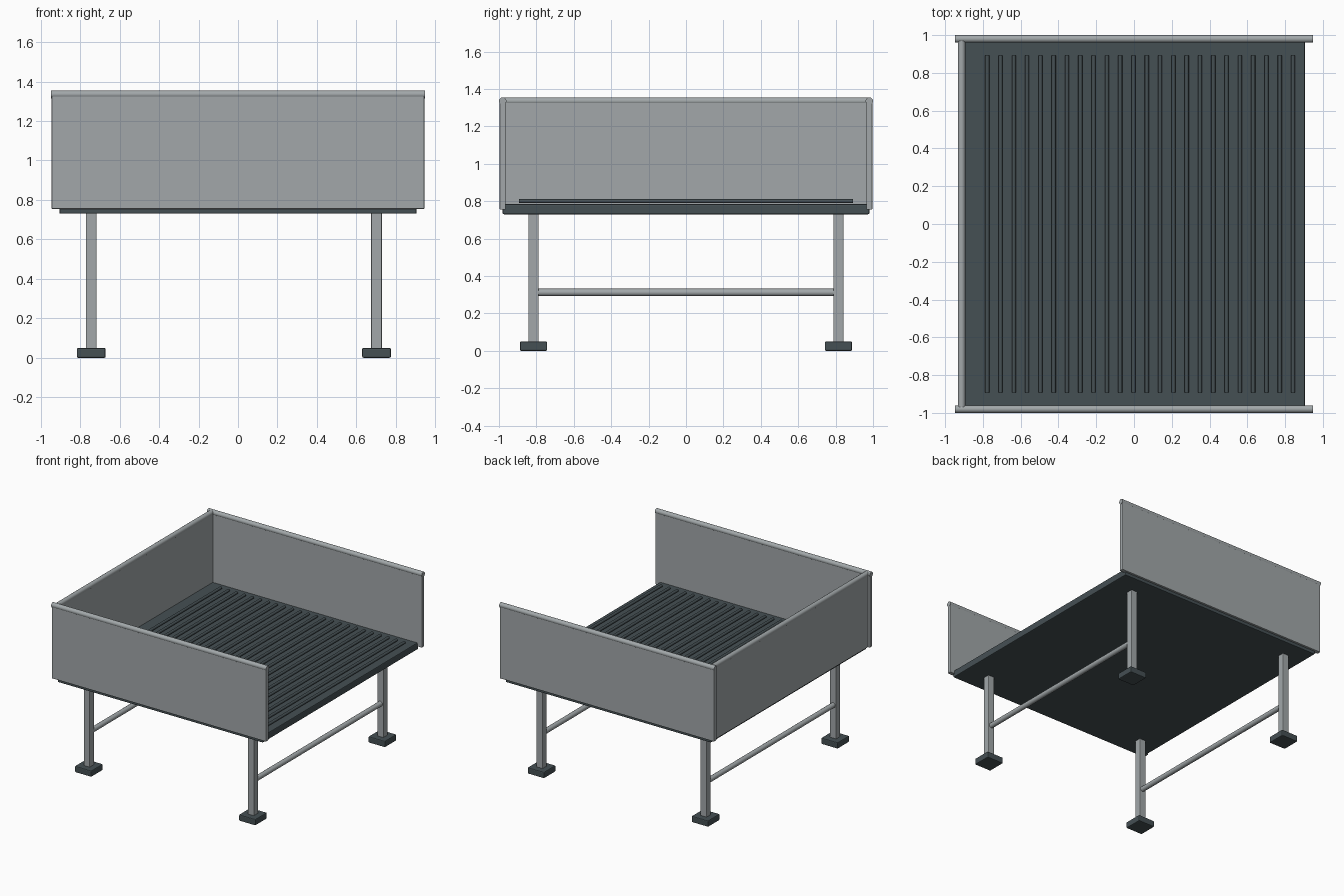
import bpy, math

if "Cube" in bpy.data.objects:
    bpy.data.objects.remove(bpy.data.objects["Cube"])


def material(name, rgb):
    m = bpy.data.materials.new(name)
    m.diffuse_color = (*rgb, 1)
    m.use_nodes = True
    m.node_tree.nodes["Principled BSDF"].inputs["Base Color"].default_value = m.diffuse_color
    return m


STEEL = material("steel", (0.36, 0.39, 0.40))
DARK = material("dark_rubber", (0.06, 0.08, 0.088))


def box(name, lo, hi, mat, bevel=0.004):
    bpy.ops.mesh.primitive_cube_add(size=1, location=[(a + b) / 2 for a, b in zip(lo, hi)])
    o = bpy.context.object
    o.name = name
    o.scale = [b - a for a, b in zip(lo, hi)]
    bpy.ops.object.transform_apply(location=False, rotation=False, scale=True)
    o.data.materials.append(mat)
    b = o.modifiers.new("edge", 'BEVEL')
    b.width, b.segments = bevel, 2
    return o


def rod(name, centre, length, radius, axis, mat, sides=16):
    rot = (math.pi / 2, 0, 0) if axis == 'y' else (0, math.pi / 2, 0)
    bpy.ops.mesh.primitive_cylinder_add(vertices=sides, radius=radius, depth=length,
                                        location=centre, rotation=rot)
    o = bpy.context.object
    o.name = name
    o.data.materials.append(mat)
    bpy.ops.object.shade_smooth_by_angle(angle=math.radians(40))
    return o


# Deck plate with raised ribs
box("deck", (-0.905, -0.98, 0.73), (0.905, 0.98, 0.784), DARK, 0.006)
for i in range(24):
    rod(f"deck_rib_{i + 1}", (-0.777 + i * 0.0704, 0, 0.8), 1.785, 0.011, 'y', DARK, 12)

# Side walls with round top rails
for side, s in (("front", -1), ("back", 1)):
    y = 0.98 * s
    box(f"{side}_wall", (-0.945, y - 0.016, 0.755), (0.945, y + 0.016, 1.335), STEEL)
    rod(f"{side}_rail", (0, y, 1.335), 1.894, 0.02, 'x', STEEL)

# End wall, closed on the left only
box("left_wall", (-0.929, -0.97, 0.755), (-0.897, 0.97, 1.335), STEEL)
rod("left_rail", (-0.913, 0, 1.335), 1.94, 0.02, 'y', STEEL)

# Legs, feet and cross bars
for side, x in (("left", -0.744), ("right", 0.702)):
    for end, y in (("front", -0.815), ("back", 0.815)):
        box(f"{side}_{end}_leg", (x - 0.027, y - 0.027, 0.04), (x + 0.027, y + 0.027, 0.74), STEEL)
        box(f"{side}_{end}_foot", (x - 0.073, y - 0.073, 0), (x + 0.073, y + 0.073, 0.05), DARK, 0.007)
    rod(f"{side}_cross_bar", (x, 0, 0.312), 1.61, 0.02, 'y', STEEL)
